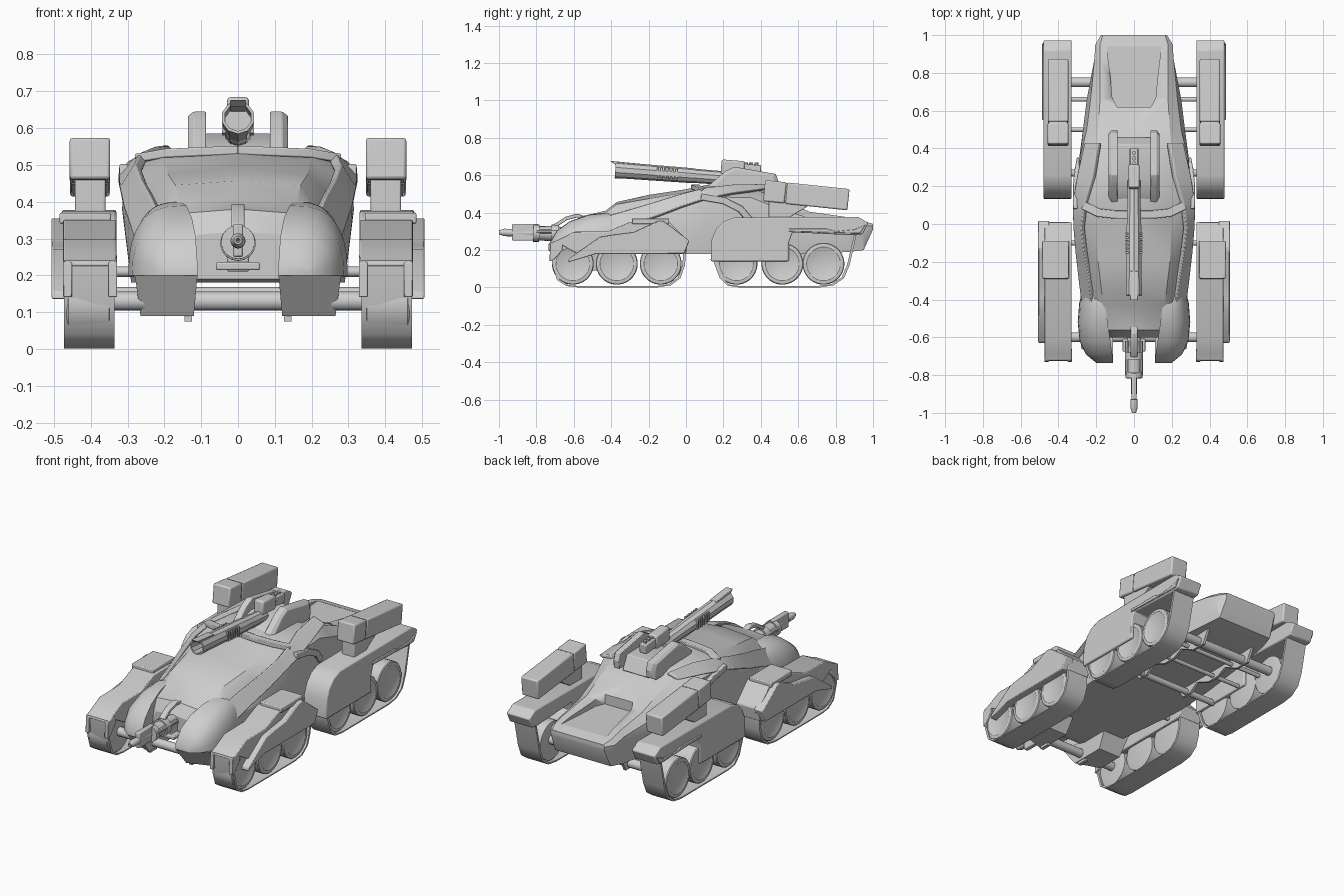
import bpy, bmesh, math
from mathutils import Matrix, Vector

if "Cube" in bpy.data.objects:
    bpy.data.objects.remove(bpy.data.objects["Cube"])

grey = bpy.data.materials.new("armour grey")
grey.use_nodes = True
TONE = (0.62, 0.62, 0.62, 1)
grey.diffuse_color = TONE
grey.node_tree.nodes["Principled BSDF"].inputs["Base Color"].default_value = TONE


def finish(name, bm, angle=30, bevel=0, mirror=False):
    bmesh.ops.recalc_face_normals(bm, faces=bm.faces[:])
    for side in (("left_", 1), ("right_", -1)) if mirror else (("", 1),):
        mesh = bpy.data.meshes.new(side[0] + name)
        copy = bm.copy()
        if side[1] < 0:
            bmesh.ops.scale(copy, vec=(-1, 1, 1), verts=copy.verts[:])
            bmesh.ops.reverse_faces(copy, faces=copy.faces[:])
        copy.to_mesh(mesh)
        copy.free()
        obj = bpy.data.objects.new(side[0] + name, mesh)
        bpy.context.collection.objects.link(obj)
        mesh.materials.append(grey)
        if bevel:
            mod = obj.modifiers.new("edge", "BEVEL")
            mod.width, mod.segments, mod.limit_method = bevel, 2, "ANGLE"
        bpy.ops.object.select_all(action="DESELECT")
        obj.select_set(True)
        bpy.context.view_layer.objects.active = obj
        bpy.ops.object.shade_smooth_by_angle(angle=math.radians(angle))
    bm.free()
    return obj


def loft(name, rings, angle=30, bevel=0, mirror=False, closed=False):
    """Skin a row of equal rings of points."""
    bm = bmesh.new()
    rows = [[bm.verts.new(p) for p in ring] for ring in rings]
    n = len(rows[0])
    for a, b in list(zip(rows, rows[1:])) + ([(rows[-1], rows[0])] if closed else []):
        for i in range(n):
            bm.faces.new((a[i], a[(i + 1) % n], b[(i + 1) % n], b[i]))
    if not closed:
        bm.faces.new(rows[0])
        bm.faces.new(rows[-1])
    return finish(name, bm, angle, bevel, mirror)


def prism(name, profile, x0, x1, bevel=0.005, mirror=True):
    """Side profile of (y, z) points stretched along x."""
    loft(name, [[(x, y, z) for y, z in profile] for x in (x0, x1)], 30, bevel, mirror)


def block(name, centre, size, tilt=0, bevel=0.005, mirror=False):
    bm = bmesh.new()
    m = Matrix.Translation(centre) @ Matrix.Rotation(tilt, 4, "X") @ Matrix.Diagonal((*size, 1))
    bmesh.ops.create_cube(bm, size=1, matrix=m)
    finish(name, bm, 30, bevel, mirror)


def turned(name, start, end, profile, sides=20, mirror=False):
    """Lathe (fraction, radius) points along the line from start to end."""
    start, end = Vector(start), Vector(end)
    rot = (end - start).to_track_quat("Z", "Y")
    rings = []
    for t, r in profile:
        c = start.lerp(end, t)
        rings.append([c + rot @ Vector((r * math.cos(a), r * math.sin(a), 0))
                      for a in (math.tau * (i + 0.5) / sides for i in range(sides))])
    loft(name, rings, 35, mirror=mirror)


def rod(name, start, end, r, sides=14, mirror=False):
    turned(name, start, end, ((0, r), (1, r)), sides, mirror)


def bar(name, path, w, h, mirror=True):
    """Rectangular strip following a path."""
    pts = [Vector(p) for p in path]
    rings = []
    for i, p in enumerate(pts):
        d = (pts[min(i + 1, len(pts) - 1)] - pts[max(i - 1, 0)]).normalized()
        s = d.cross(Vector((0, 0, 1))).normalized()
        u = s.cross(d)
        rings.append([p + s * a * w + u * b * h for a, b in ((-1, -1), (1, -1), (1, 1), (-1, 1))])
    loft(name, rings, 40, 0.004, mirror)


# Hull: y, floor z, floor half width, then (x, z) of waist, shoulder, roof edge, crown z
hull_rings = []
for y, zb, wb, waist, shoulder, roof, crown in (
        (-.60, .19, .13, (.14, .22), (.135, .27), (.11, .31), .32),
        (-.56, .18, .17, (.20, .26), (.16, .345), (.13, .37), .38),
        (-.43, .18, .24, (.26, .30), (.21, .38), (.16, .40), .41),
        (-.37, .18, .25, (.27, .30), (.21, .395), (.17, .445), .457),
        (-.20, .18, .27, (.29, .32), (.25, .42), (.19, .475), .495),
        (.00, .18, .29, (.31, .35), (.285, .46), (.20, .51), .525),
        (.12, .18, .29, (.315, .38), (.305, .485), (.22, .535), .55),
        (.35, .18, .27, (.29, .38), (.285, .48), (.20, .53), .54),
        (.50, .18, .25, (.27, .36), (.25, .42), (.19, .475), .48),
        (.66, .18, .23, (.25, .32), (.23, .37), (.18, .405), .405),
        (.87, .19, .20, (.21, .31), (.21, .35), (.18, .375), .375),
        (.95, .20, .18, (.205, .29), (.205, .33), (.18, .355), .355),
        (1.0, .31, .17, (.175, .32), (.175, .33), (.165, .34), .34)):
    half = [(wb, zb), waist, shoulder, roof]
    hull_rings.append([(x, y, z) for x, z in half] + [(0, y, crown)]
                      + [(-x, y, z) for x, z in half[::-1]])
hull = loft("hull", hull_rings, 28)

# Sunken rear deck, cut with a U-shaped block that runs out flush at the back
deck = ((-.09, .62), (.09, .62), (.115, .67), (.125, .78), (.145, .94), (-.145, .94), (-.125, .78),
        (-.115, .67))
cutter = loft("deck_cutter", [[(x, y, .366 - .03 * (y - .62) + h) for x, y in deck] for h in (0, .2)])
cut = hull.modifiers.new("deck", "BOOLEAN")
cut.operation, cut.object = "DIFFERENCE", cutter
bpy.context.view_layer.objects.active = hull
bpy.ops.object.modifier_apply(modifier="deck")
bpy.data.objects.remove(cutter)

# Nose cheeks: rounded outside, flat inside
cheeks = []
for y, xi, xo, zt in ((-.34, .17, .272, .385), (-.42, .155, .29, .40), (-.52, .14, .298, .39),
                      (-.62, .125, .288, .355), (-.69, .115, .255, .305), (-.735, .11, .20, .23)):
    arc = [(xi + (xo - xi) * math.cos(a) ** .7, y, .2 + (zt - .2) * math.sin(a) ** .8)
           for a in (math.pi / 2 * i / 8 for i in range(8))]
    cheeks.append([(xi, y, .2)] + arc + [(xi, y, zt)])
loft("nose_cheek", cheeks, 40, mirror=True)
loft("chin", [[(.11, -.735, .2), (.28, -.66, .2), (.28, -.38, .2), (.11, -.38, .2)],
              [(.12, -.65, .09), (.265, -.6, .09), (.265, -.44, .09), (.12, -.44, .09)]], mirror=True)
block("chin_foot", (.135, -.6, .085), (.02, .06, .02), bevel=0, mirror=True)

# Broad roll bars: y, top edge (x, z), bottom edge (x, z)
loft("roll_bar", [[(xt, y, zt), (xb, y, zb), (xb - .03, y, zb - .01), (xt - .02, y, zt - .02)]
                  for y, xt, zt, xb, zb in (
                      (.43, .19, .555, .265, .53), (.25, .22, .552, .305, .505),
                      (.10, .265, .535, .327, .475), (-.02, .28, .505, .323, .435),
                      (-.15, .265, .465, .312, .385), (-.30, .24, .42, .295, .335),
                      (-.42, .225, .385, .28, .29))], 40, .006, True)
bar("rear_arch", ((.31, .08, .485), (.312, .2, .465), (.302, .29, .42), (.292, .34, .36)), .012, .018)
bar("roof_lip", ((.0, .05, .54), (.1, .05, .536), (.19, .06, .532), (.27, .1, .518)), .022, .012)

# Track units
def belt(name, outline):
    c = Vector((sum(p[0] for p in outline), sum(p[1] for p in outline))) / len(outline)
    rings = []
    for y, z in outline:
        p = Vector((y, z))
        q = p + (c - p).normalized() * .014
        rings.append([(.335, *p), (.473, *p), (.473, *q), (.335, *q)])
    loft(name, rings, 50, mirror=True, closed=True)


belt("front_track", ((-.722, .24), (-.715, .12), (-.69, .04), (-.64, .008), (-.58, .001), (-.15, .001),
                     (-.08, .012), (-.03, .05), (-.005, .12), (.0, .22), (-.1, .27), (-.6, .27)))
belt("rear_track", ((.145, .24), (.15, .13), (.18, .05), (.22, .01), (.28, .001), (.72, .001),
                    (.79, .012), (.845, .05), (.875, .12), (.915, .30), (.85, .33), (.25, .3)))
for label, spots in (("front", (-.605, -.37, -.135)), ("rear", (.27, .515, .735))):
    for i, y in enumerate(spots):
        turned(f"{label}_wheel_{i + 1}", (.345, y, .127), (.468, y, .127),
               ((0, .085), (.04, .11), (.94, .112), (.98, .108), (1, .09), (.975, .085), (.975, .001)),
               32, True)

prism("front_fender", ((-.725, .225), (-.722, .24), (-.69, .252), (-.6, .298), (-.42, .30), (-.3, .35),
                       (-.09, .35), (.01, .25), (.0, .18), (-.58, .18), (-.66, .225)), .33, .475)
for x in (.34, .463):
    prism("fender_prong", ((-.73, .14), (-.726, .235), (-.66, .255), (-.66, .2), (-.705, .15)),
          x - .012, x + .012, .003)
prism("front_skirt", ((-.63, .135), (-.625, .155), (-.46, .27), (-.40, .28), (-.28, .295), (-.15, .355),
                      (-.12, .355), (.018, .25), (-.01, .18), (-.48, .18)), .45, .507)
block("front_fender_pad", (.415, -.19, .355), (.14, .2, .03), mirror=True)
prism("rear_fender", ((.132, .14), (.135, .25), (.16, .31), (.2, .352), (.26, .375), (.86, .378),
                      (.92, .378), (.975, .345), (.945, .285), (.89, .28), (.57, .295),
                      (.55, .24), (.55, .14)), .33, .479, .007)
prism("rear_fender_lip", ((.55, .30), (.88, .29), (.93, .29), (.96, .335), (.9, .31), (.8, .3),
                          (.75, .315), (.55, .315)), .47, .486, .003)

# Launcher canisters
T = -.105
block("canister_front", (.402, .475, .512), (.11, .115, .113), T, .008, True)
block("canister_rear", (.402, .702, .487), (.108, .335, .114), T, .008, True)
block("canister_band", (.402, .535, .506), (.1, .04, .105), T, .004, True)
prism("canister_mount", ((.44, .36), (.53, .36), (.66, .44), (.62, .47), (.44, .47)), .36, .443)

# Axles and underbody frame
for i, (y, z, r) in enumerate(((-.6, .13, .026), (.27, .15, .018), (.5, .15, .012),
                               (.66, .15, .012), (.75, .14, .026))):
    rod(f"axle_{i + 1}", (-.36, y, z), (.36, y, z), r)
rod("upper_strut", (.25, -.1, .21), (.36, -.1, .21), .014, mirror=True)
prism("underbody_rail", ((.2, .19), (.24, .13), (.3, .13), (.36, .17), (.46, .13), (.54, .13), (.6, .16),
                         (.7, .11), (.79, .11), (.83, .19)), .15, .165, 0)

# Roof turret
loft("turret_cheek", [[(x, y + s * (.3 - y) * .1, z - s * .012) for y, z in (
    (.11, .52), (.115, .54), (.21, .622), (.26, .645), (.48, .607), (.495, .565), (.49, .52))]
    for x, s in ((.087, 0), (.12, 0), (.136, 1))], 20, .003, True)
prism("turret_base", ((.1, .52), (.14, .55), (.24, .585), (.42, .58), (.46, .5), (.3, .5)), -.09, .09,
      mirror=False)
block("turret_breech", (0, .25, .64), (.06, .125, .08), -.08, .01)
block("breech_tail", (0, .35, .63), (.045, .1, .055), -.08)
for i in range(3):
    rod(f"breech_stud_{i + 1}", (0, .32 + .028 * i, .64), (0, .32 + .028 * i, .668), .011, 10)
turned("main_barrel", (0, .23, .583), (0, -.378, .629),
       ((0, .036), (.3, .038), (.32, .04), (.9, .043), (1, .045), (1, .037), (.8, .035), (.8, .001)), 10)
prism("muzzle_hood", ((-.405, .677), (-.25, .662), (-.25, .645), (-.38, .658)), -.022, .022, .003, False)
for i in range(6):
    block(f"barrel_vent_{i + 1}", (.037, -.05 - .02 * i, .607 + .0015 * i), (.014, .009, .055), .05,
          0, True)

# Nose gun
turned("nose_gun", (0, -.6, .285), (0, -1, .295),
       ((0, .035), (.2, .038), (.2, .048), (.3, .048), (.3, .04), (.46, .038), (.46, .046), (.54, .046),
        (.54, .017), (.82, .014), (.82, .02), (.93, .02), (1, .011), (1, .006), (.93, .001)), 18)
block("gun_receiver", (0, -.86, .295), (.028, .14, .09), bevel=.006)
rod("gun_side_tube", (.035, -.62, .3), (.035, -.8, .3), .012, 10, True)
bar("gun_hose", ((0, -.54, .37), (0, -.58, .385), (0, -.64, .37), (0, -.7, .33)), .018, .01, False)
block("gun_pedestal", (0, -.61, .26), (.06, .1, .1))
block("gun_step", (0, -.64, .225), (.12, .07, .022))
